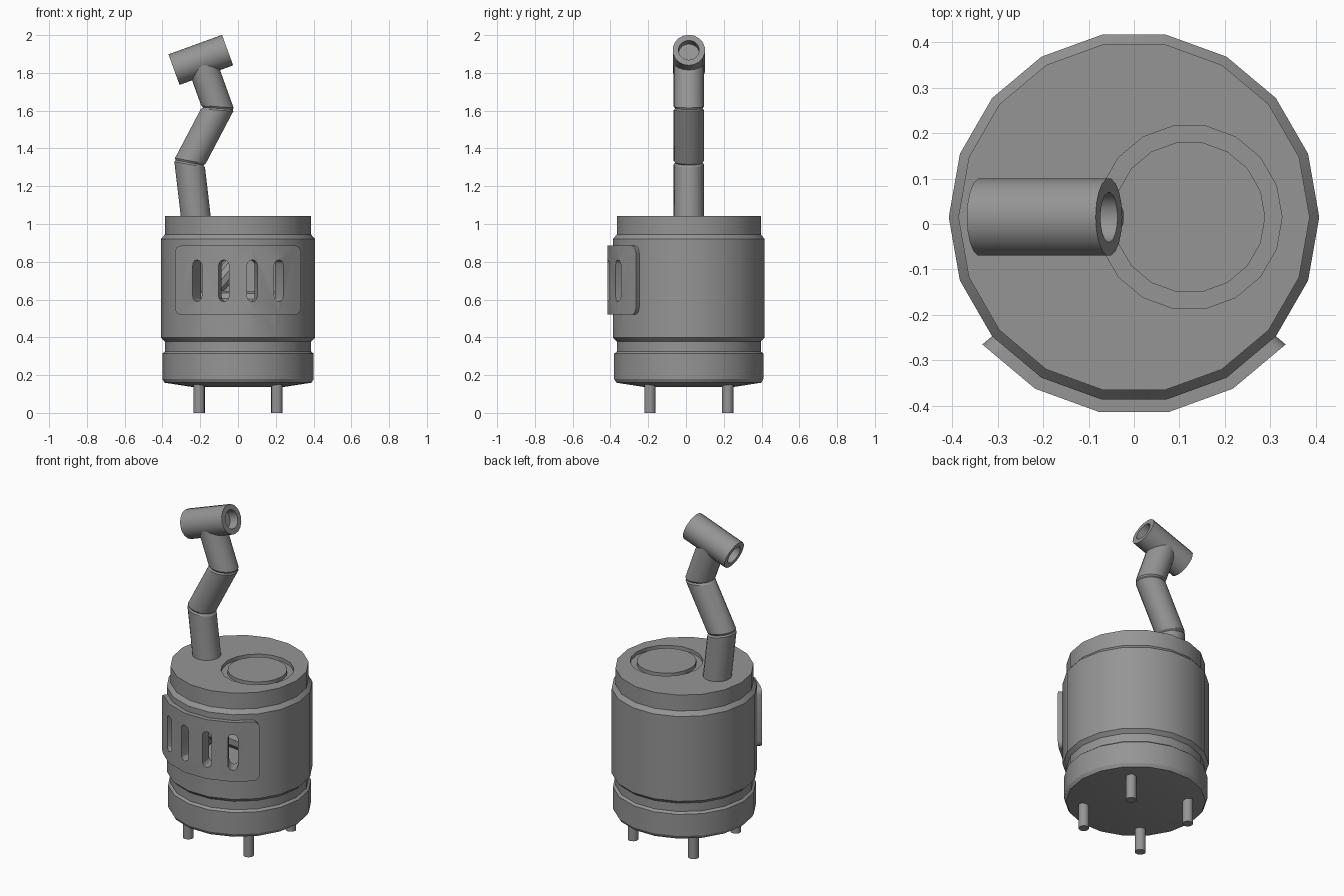
import bpy, bmesh, math
from math import sin, cos, radians, pi
from mathutils import Vector, Matrix

if "Cube" in bpy.data.objects:
    bpy.data.objects.remove(bpy.data.objects["Cube"])

CY = 0.015   # y of the main axis
N = 18
grey = bpy.data.materials.new('dark_grey')
grey.diffuse_color = (0.3, 0.3, 0.3, 1)
grey.use_nodes = True
grey.node_tree.nodes["Principled BSDF"].inputs["Base Color"].default_value = grey.diffuse_color


def make(name, bm):
    bmesh.ops.recalc_face_normals(bm, faces=bm.faces)
    me = bpy.data.meshes.new(name)
    bm.to_mesh(me)
    bm.free()
    me.materials.append(grey)
    ob = bpy.data.objects.new(name, me)
    bpy.context.collection.objects.link(ob)
    return ob


def skin(bm, rings, closed=False):
    """Bridge equal-length rings of points; cap the ends unless closed."""
    vs = [[bm.verts.new(p) for p in r] for r in rings]
    n = len(vs[0])
    pairs = list(zip(vs, vs[1:])) + ([(vs[-1], vs[0])] if closed else [])
    for a, b in pairs:
        for i in range(n):
            j = (i + 1) % n
            bm.faces.new((a[i], a[j], b[j], b[i]))
    if not closed:
        bm.faces.new(vs[0][::-1])
        bm.faces.new(vs[-1])


def lathe(name, prof, cx=0, cy=CY, closed=False, n=N):
    bm = bmesh.new()
    skin(bm, [[(cx + r * cos(2 * pi * i / n), cy + r * sin(2 * pi * i / n), z)
               for i in range(n)] for r, z in prof], closed)
    return make(name, bm)


def rod(name, a, b, r, n=N):
    a, b = Vector(a), Vector(b)
    bm = bmesh.new()
    m = Matrix.Translation((a + b) / 2) @ (b - a).to_track_quat('Z', 'Y').to_matrix().to_4x4()
    bmesh.ops.create_cone(bm, cap_ends=True, segments=n, radius1=r, radius2=r,
                          depth=(b - a).length, matrix=m)
    return make(name, bm)


def activate(ob):
    bpy.ops.object.select_all(action='DESELECT')
    ob.select_set(True)
    bpy.context.view_layer.objects.active = ob


def cut(ob, cutter):
    m = ob.modifiers.new('cut', 'BOOLEAN')
    m.operation, m.solver, m.object = 'DIFFERENCE', 'EXACT', cutter
    activate(ob)
    bpy.ops.object.modifier_apply(modifier=m.name)


def smooth(ob):
    activate(ob)
    bpy.ops.object.shade_smooth_by_angle(angle=radians(28))


# Slot cutters: four stadium shapes pointing outwards from the axis
bm = bmesh.new()
for deg in (-30, -10, 10, 30):
    a = radians(deg)
    out, side = Vector((sin(a), -cos(a), 0)), Vector((cos(a), sin(a), 0))
    outline = []
    for i in range(14):
        t = pi * (i % 7) / 6 + (pi if i > 6 else 0)
        outline.append((0.028 * cos(t), 0.028 * sin(t) + (0.082 if i < 7 else -0.082)))
    skin(bm, [[out * r + side * u + Vector((0, CY, 0.7 + v)) for u, v in outline]
              for r in (0.31, 0.5)])
slots = make('slot_cutter', bm)

# Stove body with a fire chamber and a ring groove for the lid
body = lathe('body', [(0.24, 0.137), (0.39, 0.16), (0.401, 0.18), (0.401, 0.314), (0.387, 0.325),
                      (0.387, 0.377), (0.408, 0.398), (0.408, 0.92), (0.387, 0.945), (0.387, 1.043)])
chamber = lathe('chamber_cutter', [(0.35, 0.45), (0.35, 0.93)])
groove = lathe('groove_cutter', [(0.167, 1.022), (0.204, 1.022), (0.204, 1.1), (0.167, 1.1)],
               cx=0.122, closed=True)
for c in (chamber, groove, slots):
    cut(body, c)

# Curved front door, spanning five sides of the body, with rounded corners
right = [(10, 0.1825), (30, 0.1825)] + \
        [(45 + 5 * sin(t), 0.1425 + 0.04 * cos(t)) for t in [radians(d) for d in (0, 22, 45, 68, 90)]]
cols = [(-a, h) for a, h in reversed(right)] + right
rings = []
for deg, h in cols:
    k = cos(radians(10)) / cos(radians((deg + 10) % 20 - 10))
    ring = []
    for r, s in ((0.385, -1), (0.436, -1), (0.436, 1), (0.385, 1)):
        ring.append((r * k * sin(radians(deg)), CY - r * k * cos(radians(deg)), 0.7025 + s * h))
    rings.append(ring)
bm = bmesh.new()
skin(bm, rings)
door = make('front_door', bm)
cut(door, slots)

# Legs
for i, (sx, sy) in enumerate(((-1, -1), (1, -1), (-1, 1), (1, 1))):
    x, y = sx * 0.206, CY + sy * 0.206
    smooth(rod(f'leg_{i + 1}', (x, y, 0), (x, y, 0.16), 0.03, 16))

# Logs inside the fire chamber
smooth(rod('log_1', (-0.24, 0.0, 0.52), (0.05, 0.12, 0.87), 0.05, 10))
smooth(rod('log_2', (-0.26, 0.03, 0.59), (0.27, -0.02, 0.58), 0.06, 10))

# Bent chimney pipe with bevelled mitre joints
path = [Vector(p) for p in ((-0.219, CY, 1.0), (-0.257, CY, 1.325), (-0.106, CY, 1.612), (-0.198, CY, 1.869))]
dirs = [(b - a).normalized() for a, b in zip(path, path[1:])]


def pipe_ring(p, d, n, r):
    """Circle of radius r around direction d, projected along d to the plane with normal n."""
    u = Vector((0, 1, 0))
    w = d.cross(u)
    pts = []
    for i in range(N):
        q = u * r * cos(2 * pi * i / N) + w * r * sin(2 * pi * i / N)
        pts.append(p + q - d * (q.dot(n) / d.dot(n)))
    return pts


R = 0.08
rings = [pipe_ring(path[0], dirs[0], dirs[0], R)]
for p, d0, d1 in zip(path[1:], dirs, dirs[1:]):
    n = (d0 + d1).normalized()
    rings += [pipe_ring(p - d0 * 0.01, d0, n, R), pipe_ring(p, d0, n, R - 0.007),
              pipe_ring(p + d1 * 0.01, d1, n, R)]
rings.append(pipe_ring(path[-1], dirs[-1], dirs[-1], R))
bm = bmesh.new()
skin(bm, rings)
pipe = make('chimney_pipe', bm)

# Crosswise tube on top of the chimney, hollowed from both ends
c = Vector((-0.197, CY, 1.869))
ax = Vector((cos(radians(20)), 0, sin(radians(20))))
head = rod('chimney_head', c - ax * 0.151, c + ax * 0.151, 0.086)
bores = [rod('bore_cutter', c + ax * s * 0.095, c + ax * s * 0.3, 0.055) for s in (-1, 1)]
for b in bores:
    cut(head, b)

for ob in (body, door, pipe, head):
    smooth(ob)
for ob in [slots, chamber, groove] + bores:
    bpy.data.objects.remove(ob)
